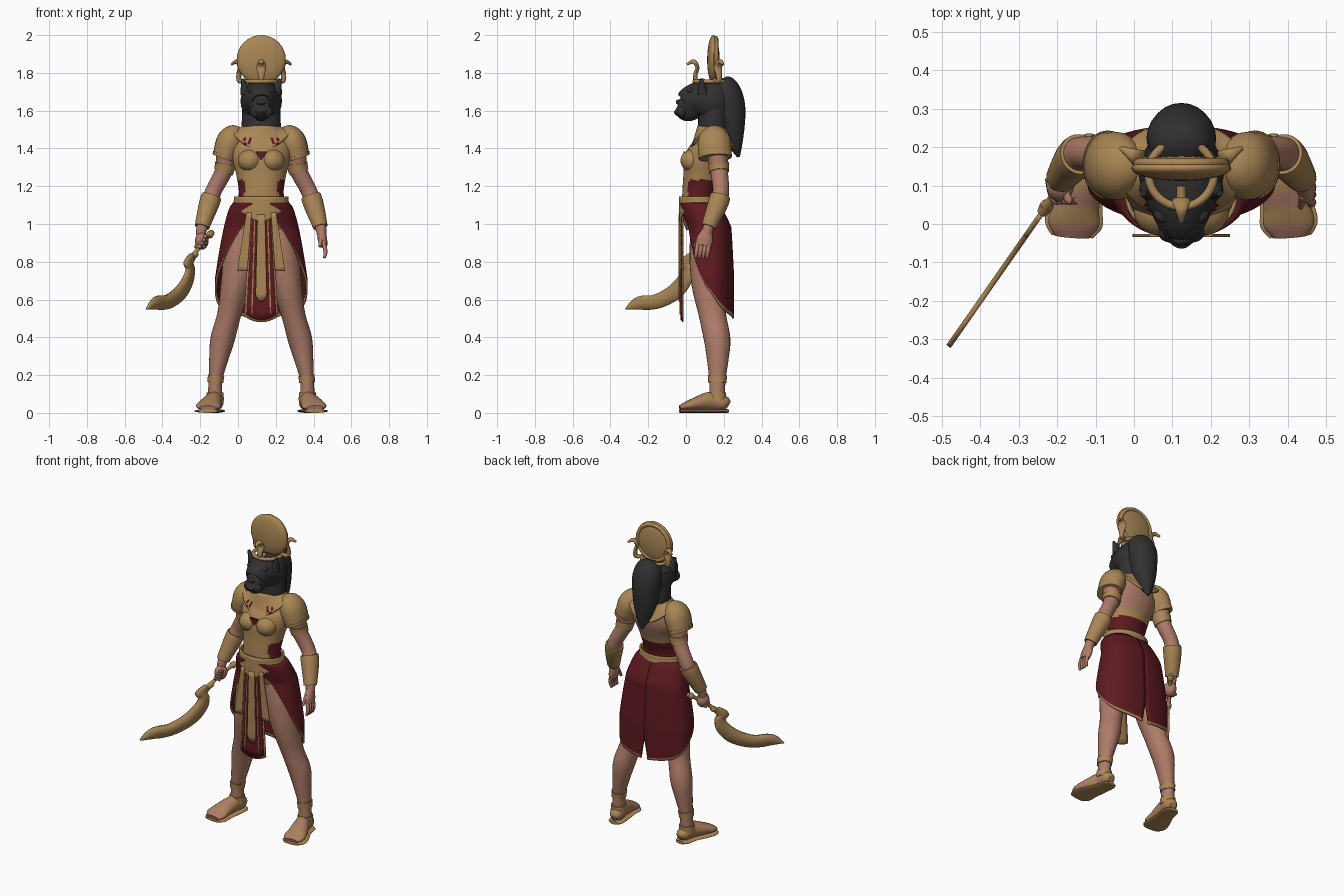
import bpy, bmesh, math
from math import sin, cos, pi, tau
from mathutils import Vector

old = bpy.data.objects.get("Cube")
if old:
    bpy.data.objects.remove(old)

MIDDLE = 0.123     # the sword puts the body off centre; parts use body coordinates
parts = []


def material(name, red, green, blue):
    m = bpy.data.materials.new(name)
    m.use_nodes = True
    m.diffuse_color = (red, green, blue, 1)
    m.node_tree.nodes["Principled BSDF"].inputs["Base Color"].default_value = m.diffuse_color
    return m


GOLD = material("gold", red=.4, green=.24, blue=.09)
SKIN = material("skin", red=.42, green=.2, blue=.14)
RED = material("dark_red", red=.11, green=.01, blue=.014)
BLACK = material("black_fur", red=.03, green=.03, blue=.03)


def surface(name, rows, mats, rule=None, loop=True, cap=False, thick=0):
    """Skin a list of point rows; rule(x, y, z) picks the material of a face."""
    bm = bmesh.new()
    grid = [[bm.verts.new((x + MIDDLE, y, z)) for x, y, z in row] for row in rows]
    count = len(rows[0])
    for low, high in zip(grid, grid[1:]):
        for i in range(count if loop else count - 1):
            j = (i + 1) % count
            bm.faces.new((low[i], low[j], high[j], high[i]))
    if cap:
        bm.faces.new(grid[0])
        bm.faces.new(grid[-1])
    bmesh.ops.recalc_face_normals(bm, faces=bm.faces)
    if rule:
        for face in bm.faces:
            c = face.calc_center_median()
            face.material_index = mats.index(rule(c.x - MIDDLE, c.y, c.z))
    mesh = bpy.data.meshes.new(name)
    bm.to_mesh(mesh)
    bm.free()
    for mat in mats:
        mesh.materials.append(mat)
    part = bpy.data.objects.new(name, mesh)
    bpy.context.collection.objects.link(part)
    if thick:
        solid = part.modifiers.new("thickness", 'SOLIDIFY')
        solid.thickness, solid.offset = thick, 0
    parts.append(part)
    return part


def ring(x=0, y=0, z=0, wide=0, deep=None):
    return [x, y, z, wide, wide if deep is None else deep]


def spline(path, steps):
    """Smooth interpolation through a list of rings."""
    out = []
    for i in range(len(path) - 1):
        near = [path[max(0, min(len(path) - 1, i + k))] for k in (-1, 0, 1, 2)]
        for t in [s / steps for s in range(steps)]:
            out.append([b + t / 2 * (c - a + t * (2*a - 5*b + 4*c - d + t * (3*(b - c) + d - a)))
                        for a, b, c, d in zip(*near)])
    return out + [path[-1]]


def tube(name, path, *mats, side=1, steps=6, count=24, rule=None, cap=True, thick=0, across=(1, 0, 0)):
    """Elliptic rings along a path; side=-1 mirrors the part."""
    rings = spline(path, steps)
    rows = []
    for i, (x, y, z, wide, deep) in enumerate(rings):
        ahead, behind = rings[min(i + 1, len(rings) - 1)], rings[max(i - 1, 0)]
        t = (Vector(ahead[:3]) - Vector(behind[:3])).normalized()
        u = Vector(across)
        u = (u - t * t.dot(u)).normalized() * max(wide, .001)
        w = t.cross(u).normalized() * max(deep, .001)
        turn = [k * tau / count for k in range(count)]
        row = [Vector((x, y, z)) + u * cos(a) + w * sin(a) for a in turn]
        rows.append([(p.x * side, p.y, p.z) for p in row])
    return surface(name, rows, mats, rule, cap=cap, thick=thick)


def cuff(name, path, low, high, grow, side):
    """Gold band that follows a limb between two heights."""
    band = [[x, y, z, wide + grow, deep + grow] for x, y, z, wide, deep in spline(path, 12) if low < z < high]
    tube(name, band, GOLD, side=side, steps=1)


def ball(name, mat, wide, deep, high, x=0, y=0, z=0):
    turn = [pi * (k / 16 - .5) for k in range(17)]
    tube(name, [ring(x, y, z + high * sin(a), wide * cos(a), deep * cos(a)) for a in turn], mat, steps=1, count=32)


def panel(name, mat, top, bottom, y, point=.03):
    """Hanging strip; top and bottom hold x, z and half width."""
    rows = []
    for f in [k / 12 for k in range(13)]:
        x, z, half = [a + (b - a) * f for a, b in zip(top, bottom)]
        rows.append([(x + half * k / 4, y, z - point * f * (1 - k * k / 16)) for k in range(-4, 5)])
    surface(name, rows, [mat], loop=False, thick=.008)


def torus(name, major, minor, y, z, tilt):
    bpy.ops.mesh.primitive_torus_add(location=(MIDDLE, y, z), rotation=(tilt, 0, 0),
                                     major_radius=major, minor_radius=minor)
    part = bpy.context.object
    part.name = name
    part.data.materials.append(GOLD)
    parts.append(part)


# Torso with bodice, red waist and bare upper back
def torso_colour(x, y, z):
    if z > 1.28:
        return SKIN if y > .13 or abs(x) > .14 else GOLD
    side_or_back = abs(x) > .085 + 5 * (z - 1.19) ** 2 or y > .08
    return RED if 1.14 < z < 1.235 and side_or_back else GOLD


tube("torso", [ring(y=.09, z=.98, wide=.15, deep=.09), ring(y=.08, z=1.05, wide=.16, deep=.1),
               ring(y=.07, z=1.15, wide=.12, deep=.09), ring(y=.085, z=1.25, wide=.13, deep=.1),
               ring(y=.1, z=1.33, wide=.15, deep=.11), ring(y=.13, z=1.4, wide=.16, deep=.1),
               ring(y=.15, z=1.5, wide=.09, deep=.07)],
     GOLD, SKIN, RED, steps=8, count=56, rule=torso_colour)
for x in (-.06, .06):
    ball("bodice_cup", GOLD, wide=.064, deep=.064, high=.06, x=x, y=.035, z=1.335)

# Belt dipping to a point in front, and saddle shaped collar with red inlays
circle = [tau * k / 64 for k in range(64)]
belt, collar = [], []
for f in [k / 8 for k in range(9)]:
    belt_row, collar_row = [], []
    for a in circle:
        z = 1.145 - f * (.07 + .065 * max(0, cos(a)) ** 6)
        flare = max(0, 1.12 - z)
        belt_row.append(((.14 + .3 * flare) * sin(a), .07 + .1 * flare - (.103 + .1 * flare) * cos(a), z))
        drop = .02 + .11 * cos(a) ** 2
        collar_row.append(((.085 + .082 * f) * sin(a), .142 - (.075 + .045 * f) * cos(a),
                           1.52 - drop * f - .01 * sin(f * pi)))
    belt.append(belt_row)
    collar.append(collar_row)


def collar_colour(x, y, z):
    inlay = y < .1 and .045 < abs(x) < .1 and 1.42 < z < 1.455
    return RED if inlay and sin(abs(x) * 240) > 0 else GOLD


surface("belt", belt, [GOLD], thick=.01)
surface("collar", collar, [GOLD, RED], rule=collar_colour, thick=.012)
panel("chest_gem", RED, top=(0, 1.385, .03), bottom=(0, 1.35, .01), y=-.01, point=.01)

# Skirt, open in front, with gold hem and a short slit behind
for side in (1, -1):
    rows = []
    for f in [k / 24 for k in range(24)] + [.975, 1]:
        row = []
        for k in range(45):
            a = pi * (.03 + .97 * k / 44)
            hem = .5 + .1 * (1 - a / pi) + .46 * (.5 + .5 * cos(a)) ** 2.2
            drop = (1.11 - hem) * f
            flare = min(1, drop / .4) ** .6
            if k > 42:
                a -= .3 * max(0, f - .78)
            x = (.145 + .095 * flare) * sin(a) ** .85
            y = (.1 + .03 * flare) * math.copysign(abs(cos(a)) ** .85, cos(a))
            row.append((side * x, .07 + .05 * min(1, drop * 8) - y, 1.11 - drop))
        rows.append(row)
    skirt = surface("skirt_half", rows, [RED, GOLD], loop=False, thick=.01)
    for face in skirt.data.polygons[-44:]:
        face.material_index = 1

# Hanging front cloths
panel("front_cloth_border", GOLD, top=(0, 1.05, .06), bottom=(0, .51, .09), y=-.018)
panel("front_cloth", RED, top=(0, 1.05, .05), bottom=(0, .52, .08), y=-.024)
panel("middle_strip", GOLD, top=(0, 1.05, .02), bottom=(0, .62, .03), y=-.036)
for side in (1, -1):
    panel("side_strip", GOLD, top=(side * .065, 1.06, .014), bottom=(side * .1, .75, .027), y=-.03, point=0)
    panel("cloth_stripe", GOLD, top=(side * .034, 1.05, .003), bottom=(side * .05, .52, .004), y=-.03, point=0)

# Limbs, built on one side and mirrored
LEG = [ring(x=.075, y=.12, z=1, wide=.09), ring(x=.1, y=.118, z=.85, wide=.1),
       ring(x=.135, y=.12, z=.68, wide=.08, deep=.09), ring(x=.17, y=.14, z=.52, wide=.063, deep=.072),
       ring(x=.205, y=.165, z=.39, wide=.064, deep=.07), ring(x=.226, y=.168, z=.28, wide=.05, deep=.057),
       ring(x=.242, y=.166, z=.17, wide=.036, deep=.043), ring(x=.245, y=.165, z=.06, wide=.042)]
ARM = [ring(x=.14, y=.16, z=1.45, wide=.05), ring(x=.18, y=.165, z=1.39, wide=.057),
       ring(x=.197, y=.175, z=1.285, wide=.047), ring(x=.25, y=.185, z=1.18, wide=.043),
       ring(x=.275, y=.17, z=1.11, wide=.045), ring(x=.313, y=.12, z=.985, wide=.03),
       ring(x=.32, y=.11, z=.94, wide=.025)]
GUARD = [ring(x=.11, y=.15, z=1.5, wide=.012, deep=.02), ring(x=.135, y=.15, z=1.48, wide=.05, deep=.06),
         ring(x=.165, y=.15, z=1.435, wide=.068, deep=.083), ring(x=.195, y=.155, z=1.35, wide=.058, deep=.08)]
FOOT = [ring(x=.238, y=.225, z=.04, wide=.02), ring(x=.24, y=.2, z=.052, wide=.04),
        ring(x=.25, y=.13, z=.062, wide=.045, deep=.05), ring(x=.272, y=.05, z=.046, wide=.06, deep=.036),
        ring(x=.28, z=.035, wide=.066, deep=.024), ring(x=.283, y=-.033, z=.026, wide=.045, deep=.013)]
SOLE = [ring(x, y, z=.01, wide=wide + .009, deep=.01) for x, y, z, wide, deep in FOOT]


def foot_colour(x, y, z):
    return GOLD if y > .19 or .085 < y < .14 or 0 < y < .045 else SKIN


for side in (1, -1):
    tube("leg", LEG, SKIN, side=side)
    tube("arm", ARM, SKIN, side=side)
    tube("shoulder_guard", GUARD, GOLD, side=side, cap=False, thick=.01)
    cuff("shoulder_rim", GUARD, low=1.34, high=1.37, grow=.008, side=side)
    cuff("armlet", ARM, low=1.27, high=1.33, grow=.006, side=side)
    cuff("bracer", ARM, low=.98, high=1.15, grow=.009, side=side)
    cuff("ankle_band", LEG, low=.16, high=.205, grow=.006, side=side)
    cuff("sandal_strap", LEG, low=.06, high=.11, grow=.006, side=side)
    tube("foot", FOOT, SKIN, GOLD, side=side, rule=foot_colour)
    tube("sandal_sole", SOLE, GOLD, side=side)

# Open left hand, and right fist around the hilt
tube("left_palm", [ring(x=.317, y=.112, z=.965, wide=.023, deep=.028), ring(x=.324, y=.1, z=.92, wide=.025, deep=.043),
                   ring(x=.33, y=.092, z=.885, wide=.02, deep=.04)], SKIN)
tube("left_thumb", [ring(x=.318, y=.075, z=.94, wide=.013), ring(x=.31, y=.045, z=.88, wide=.008)], SKIN)
ball("right_fist", SKIN, wide=.036, deep=.042, high=.046, x=-.315, y=.1, z=.91)
for k in range(4):
    y, z = .062 + .02 * k, .88 + .018 * k
    tube("left_finger", [ring(x=.33, y=y, z=.9, wide=.011), ring(x=.34, y=y - .006, z=.855, wide=.011),
                         ring(x=.334, y=y - .012, z=.82, wide=.007)], SKIN, count=12)
    tube("right_finger", [ring(x=-.345 + .012 * k, y=.12, z=z, wide=.01), ring(x=-.33 + .012 * k, y=.065, z=z, wide=.011),
                          ring(x=-.295 + .008 * k, y=.06, z=z, wide=.009)], SKIN, count=12)


# Curved sword, lying in an upright slanted plane
def slant(x, z):
    return x, .547 + 1.43 * x, z


GRIP = [ring(*slant(-.26, .957), wide=.014), ring(*slant(-.273, .943), wide=.02), ring(*slant(-.285, .93), wide=.011),
        ring(*slant(-.34, .86), wide=.011), ring(*slant(-.35, .84), wide=.018), ring(*slant(-.363, .828), wide=.013)]
BLADE = [ring(x=-.36, z=.835, wide=.015), ring(x=-.385, z=.795, wide=.021), ring(x=-.375, z=.76, wide=.019),
         ring(x=-.39, z=.7, wide=.027), ring(x=-.43, z=.635, wide=.034), ring(x=-.49, z=.59, wide=.036),
         ring(x=-.55, z=.58, wide=.036), ring(x=-.604, z=.55, wide=.002)]
tube("sword_grip", GRIP, GOLD)
edge = spline(BLADE, 5)
rows = []
for i, (x, y, z, wide, deep) in enumerate(edge):
    ahead, behind = edge[min(i + 1, len(edge) - 1)], edge[max(i - 1, 0)]
    normal = Vector((behind[2] - ahead[2], ahead[0] - behind[0])).normalized() * wide
    rows.append([slant(x + normal.x * k, z + normal.y * k) for k in (-1, 0, 1)])
surface("sword_blade", rows, [GOLD], loop=False, thick=.014)

# Lioness head, neck and mane
tube("head", [ring(y=-.05, z=1.615, wide=.016, deep=.02), ring(y=-.04, z=1.612, wide=.04, deep=.045),
              ring(z=1.615, wide=.056, deep=.075), ring(y=.035, z=1.642, wide=.078, deep=.092),
              ring(y=.08, z=1.655, wide=.1), ring(y=.14, z=1.65, wide=.11),
              ring(y=.2, z=1.64, wide=.09, deep=.1), ring(y=.25, z=1.64, wide=.04)], BLACK)
tube("neck", [ring(y=.145, z=1.45, wide=.105, deep=.085), ring(y=.15, z=1.7, wide=.1, deep=.08)], BLACK)
tube("mane", [ring(y=.19, z=1.77, wide=.03), ring(y=.2, z=1.745, wide=.07, deep=.06),
              ring(y=.22, z=1.68, wide=.09, deep=.08), ring(y=.23, z=1.6, wide=.085),
              ring(y=.245, z=1.5, wide=.07, deep=.066), ring(y=.262, z=1.42, wide=.045, deep=.038),
              ring(y=.278, z=1.355, wide=.008)], BLACK)
ball("nose", BLACK, wide=.024, deep=.014, high=.014, y=-.04, z=1.645)
for side in (1, -1):
    tube("ear", [ring(x=.08, y=.09, z=1.69, wide=.03), ring(x=.1, y=.08, z=1.768, wide=.008)], BLACK, side=side)
    ball("cheek", BLACK, wide=.032, deep=.026, high=.034, x=side * .028, y=-.022, z=1.595)
    ball("brow", BLACK, wide=.026, deep=.022, high=.016, x=side * .045, y=.025, z=1.705)

# Crown: sun disc with raised rim, head band and three rearing cobras
ball("sun_disc", GOLD, wide=.13, deep=.033, high=.13, y=.145, z=1.87)
torus("disc_rim", major=.112, minor=.013, y=.158, z=1.87, tilt=pi / 2)
torus("crown_band", major=.085, minor=.011, y=.13, z=1.755, tilt=0)
COBRA = [ring(z=1.76, wide=.012), ring(y=.045, z=1.757, wide=.013), ring(y=.05, z=1.79, wide=.018, deep=.012),
         ring(y=.04, z=1.83, wide=.025, deep=.011), ring(y=.06, z=1.86, wide=.017, deep=.012), ring(y=.095, z=1.845, wide=.006)]
for x, y, heading, side in ((0, .1, -pi / 2, 1), (.075, .15, pi / 6, 1), (.075, .15, pi / 6, -1)):
    path = [ring(x + out * cos(heading), y + out * sin(heading), *rest) for zero, out, *rest in COBRA]
    tube("cobra", path, GOLD, side=side, count=14, across=(sin(heading), -cos(heading), 0))

# Smooth shading with sharp edges kept
bpy.ops.object.select_all(action='DESELECT')
for part in parts:
    part.select_set(True)
bpy.context.view_layer.objects.active = parts[0]
bpy.ops.object.shade_smooth_by_angle(angle=math.radians(40))
